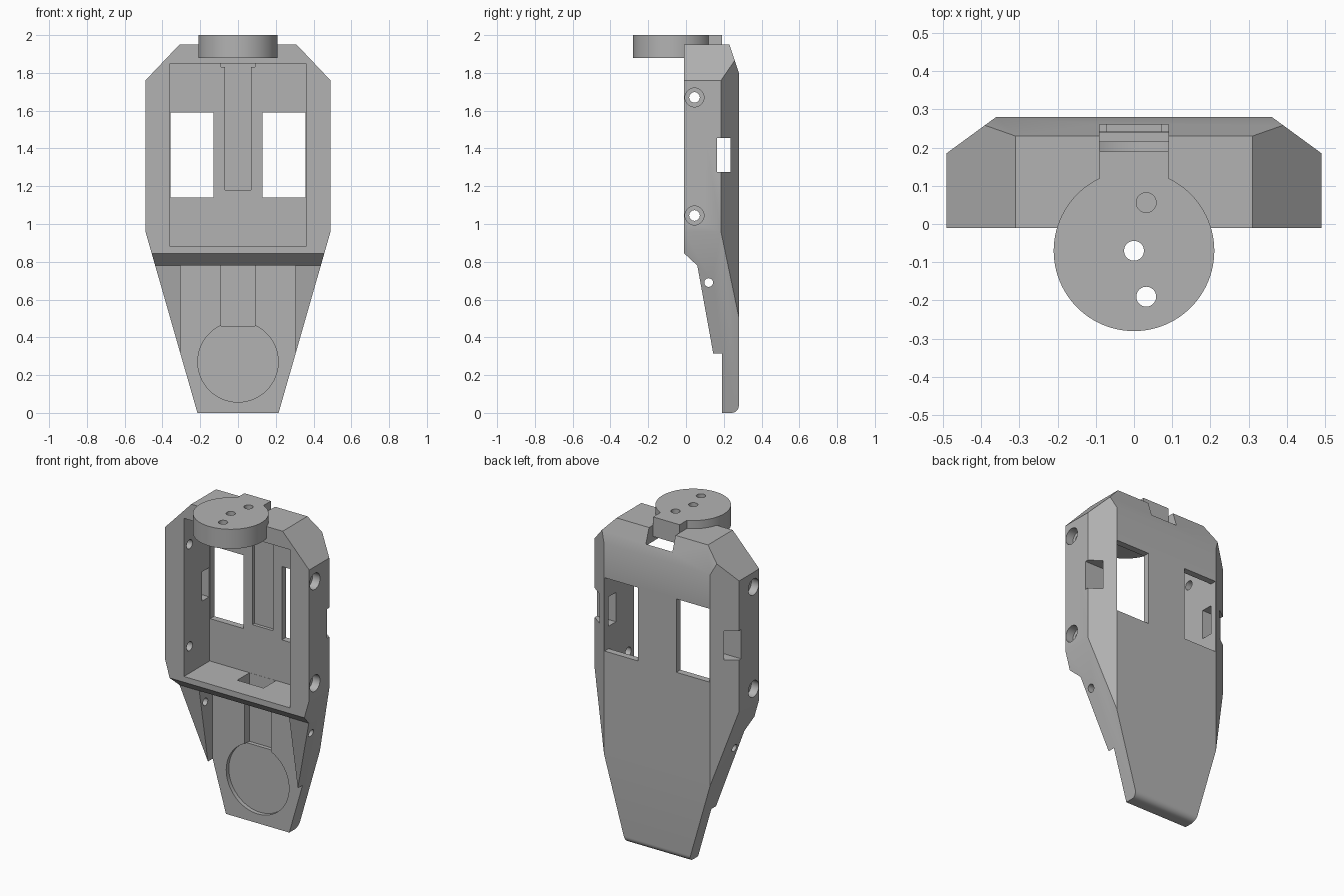
import bpy, bmesh
from math import sin, cos, pi

if "Cube" in bpy.data.objects:
    bpy.data.objects.remove(bpy.data.objects["Cube"], do_unlink=True)

grey = bpy.data.materials.new("plain grey")
grey.use_nodes = True
colour = (0.45, 0.45, 0.45, 1)
grey.diffuse_color = colour
grey.node_tree.nodes["Principled BSDF"].inputs["Base Color"].default_value = colour


def prism(name, outline, axis, lo, hi):
    """Extrude a 2D outline along one axis, from lo to hi."""
    place = {"X": lambda p, d: (d, p[0], p[1]),
             "Y": lambda p, d: (p[0], d, p[1]),
             "Z": lambda p, d: (p[0], p[1], d)}[axis]
    bm = bmesh.new()
    rings = [[bm.verts.new(place(p, d)) for p in outline] for d in (lo, hi)]
    for ring in rings:
        bm.faces.new(ring)
    n = len(outline)
    for i in range(n):
        j = (i + 1) % n
        bm.faces.new((rings[0][i], rings[0][j], rings[1][j], rings[1][i]))
    bmesh.ops.recalc_face_normals(bm, faces=bm.faces)
    mesh = bpy.data.meshes.new(name)
    bm.to_mesh(mesh)
    bm.free()
    mesh.materials.append(grey)
    obj = bpy.data.objects.new(name, mesh)
    bpy.context.collection.objects.link(obj)
    return obj


def box(name, x, y, z):
    return prism(name, [(x[0], y[0]), (x[1], y[0]), (x[1], y[1]), (x[0], y[1])], "Z", *z)


def circle(u, v, r, n=48):
    return [(u + r * cos(2 * pi * i / n), v + r * sin(2 * pi * i / n)) for i in range(n)]


def mirrored(half):
    return half + [(-x, v) for x, v in reversed(half)]


def combine(target, tool, operation="DIFFERENCE"):
    """Apply a boolean and discard the tool."""
    tool.hide_render = True
    mod = target.modifiers.new("cut", "BOOLEAN")
    mod.operation, mod.solver, mod.object = operation, "EXACT", tool
    bpy.context.view_layer.objects.active = target
    bpy.ops.object.modifier_apply(modifier=mod.name)
    bpy.data.objects.remove(tool, do_unlink=True)


# Housing: side profile with a rounded lower back edge
round_edge = [(0.24 + 0.04 * cos(a * pi / 16), 0.04 - 0.04 * sin(a * pi / 16)) for a in range(9)]
side = [(-0.01, 1.95), (0.23, 1.95), (0.28, 1.8)] + round_edge + [
    (0.19, 0), (0.19, 0.31), (0.145, 0.31), (0.06, 0.78), (-0.01, 0.845)]
housing = prism("housing", side, "X", -0.6, 0.6)

# Tapered front outline and chamfered back corners
front = mirrored([(0.31, 1.95), (0.49, 1.76), (0.49, 0.96), (0.215, 0)])
combine(housing, prism("outline", front, "Y", -0.5, 0.5), "INTERSECT")
plan = mirrored([(0.49, -0.1), (0.49, 0.185), (0.36, 0.28), (0.36, 0.4)])
combine(housing, prism("corners", plan, "Z", -0.1, 2.1), "INTERSECT")

# Upper compartment, its centre groove and the lower open bay
combine(housing, box("compartment", (-0.36, 0.36), (-0.1, 0.24), (0.88, 1.85)))
combine(housing, box("groove", (-0.07, 0.07), (0.2, 0.26), (1.18, 1.848)))
combine(housing, box("bay", (-0.305, 0.305), (-0.1, 0.19), (-0.1, 0.78)))

# Round seat and cable channel through the divider
combine(housing, prism("seat", circle(0, 0.27, 0.213, 64), "Y", 0.1, 0.215))
combine(housing, box("channel", (-0.09, 0.09), (0.12, 0.239), (0.46, 0.95)))

# Notch in the top wall behind the disc
combine(housing, box("notch", (-0.09, 0.09), (0.125, 0.26), (1.83, 2.1)))

# Paired back windows, side slots and screw holes
for s in (-1, 1):
    def span(a, b):
        return sorted((s * a, s * b))
    combine(housing, box("window", span(0.13, 0.357), (0.2, 0.4), (1.14, 1.59)))
    combine(housing, box("slot", span(0.33, 0.6), (0.165, 0.235), (1.275, 1.455)))
    for z in (1.045, 1.67):
        combine(housing, prism("hole", circle(0.045, z, 0.028, 32), "X", *span(0.3, 0.6)))
        combine(housing, prism("counterbore", circle(0.045, z, 0.05, 32), "X", *span(0.44, 0.6)))
    combine(housing, prism("pin_hole", circle(0.12, 0.69, 0.023, 32), "X", *span(0.25, 0.6)))

# Pivot disc with rear tab and three holes
disc = prism("pivot_disc", circle(0, -0.07, 0.21, 96), "Z", 1.88, 2)
combine(disc, box("tab", (-0.09, 0.09), (0, 0.19), (1.88, 2)), "UNION")
for x, y in ((0, -0.07), (0.032, -0.19), (0.032, 0.056)):
    combine(disc, prism("disc_hole", circle(x, y, 0.026, 32), "Z", 1.8, 2.1))

# Smooth the curved walls, keep edges sharp
for obj in (housing, disc):
    bpy.ops.object.select_all(action="DESELECT")
    obj.select_set(True)
    bpy.context.view_layer.objects.active = obj
    bpy.ops.object.shade_smooth_by_angle(angle=0.4)
